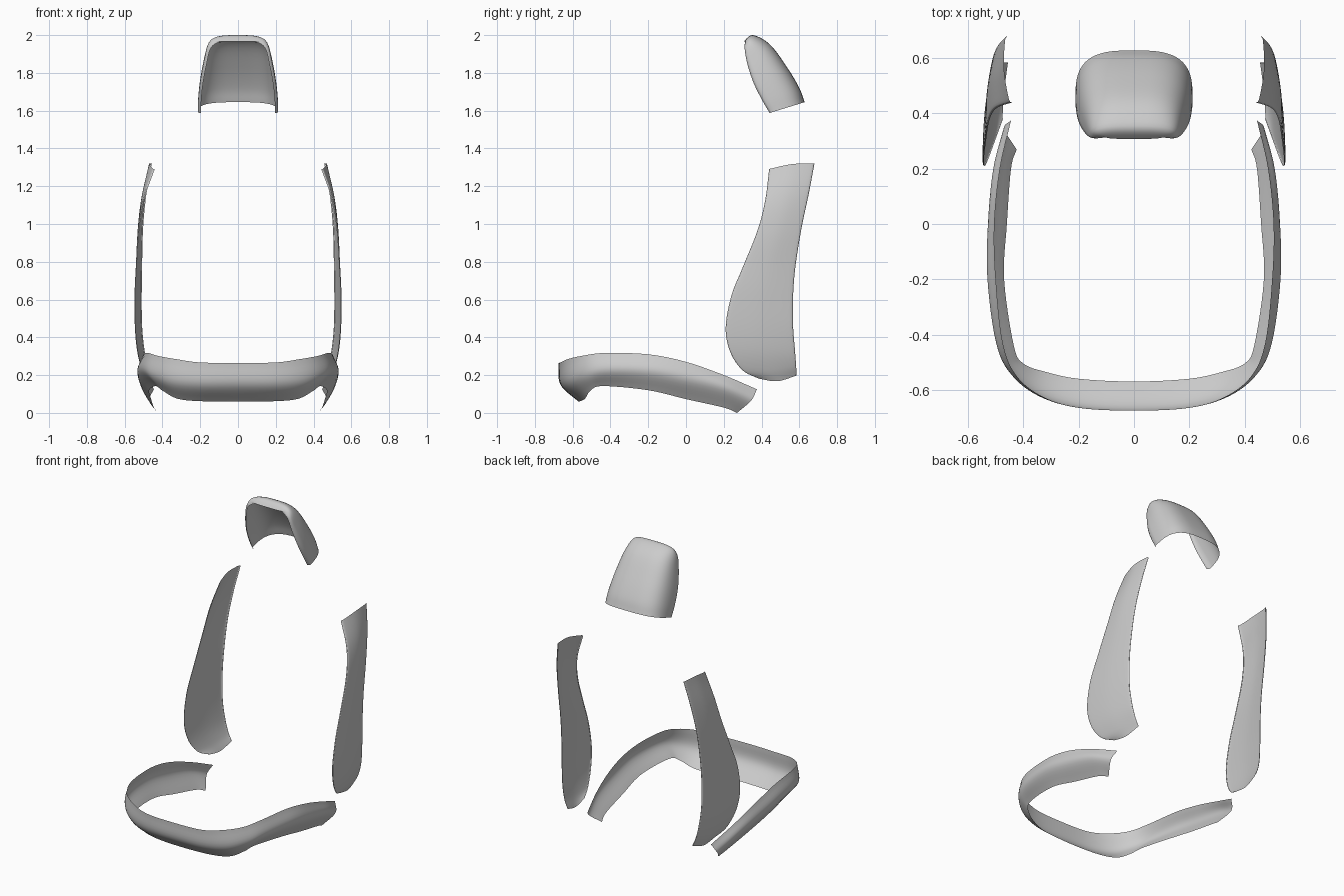
import bpy
import math
from mathutils import Vector

if "Cube" in bpy.data.objects:
    bpy.data.objects.remove(bpy.data.objects["Cube"])


def spline(pts, n):
    """Smooth Catmull-Rom curve through pts, n steps per span."""
    p = [Vector(q) for q in pts]
    p = [2 * p[0] - p[1]] + p + [2 * p[-1] - p[-2]]
    out = []
    for i in range(1, len(p) - 2):
        a, b, c, d = p[i - 1:i + 3]
        for k in range(n):
            t = k / n
            out.append(0.5 * (2 * b + (c - a) * t + (2 * a - 5 * b + 4 * c - d) * t * t
                              + (3 * b - a - 3 * c + d) * t ** 3))
    out.append(p[-2])
    return out


def loft(name, rows, n_row, n_col, flip=False, mirror=False):
    """Smooth open surface through a small grid of control points."""
    rows = [spline(r, n_row) for r in rows]
    cols = [spline(c, n_col) for c in zip(*rows)]
    grid = list(zip(*cols))
    w = len(grid[0])
    verts = [v for r in grid for v in r]
    faces = []
    for i in range(len(grid) - 1):
        for j in range(w - 1):
            f = (i * w + j, i * w + j + 1, (i + 1) * w + j + 1, (i + 1) * w + j)
            faces.append(f[::-1] if flip else f)
    me = bpy.data.meshes.new(name)
    me.from_pydata(verts, [], faces)
    me.polygons.foreach_set("use_smooth", [True] * len(faces))
    ob = bpy.data.objects.new(name, me)
    bpy.context.collection.objects.link(ob)
    if mirror:
        ob.modifiers.new("Mirror", 'MIRROR').use_mirror_merge = False
    return ob


# Seat surround: top, middle and bottom of the band, from front centre to arm end
half = [
    [(0, -.675, .265), (0, -.665, .15), (0, -.57, .06)],
    [(.2, -.665, .267), (.2, -.655, .15), (.2, -.56, .062)],
    [(.33, -.625, .285), (.345, -.615, .165), (.32, -.535, .075)],
    [(.425, -.55, .302), (.445, -.54, .2), (.40, -.505, .118)],
    [(.475, -.43, .317), (.498, -.43, .225), (.435, -.44, .142)],
    [(.50, -.2, .31), (.53, -.2, .22), (.47, -.2, .12)],
    [(.505, 0, .27), (.527, 0, .18), (.46, 0, .073)],
    [(.485, .2, .2), (.508, .2, .13), (.445, .2, .028)],
    [(.445, .375, .125), (.47, .345, .065), (.425, .27, 0)],
]
other = [[(-x, y, z) for x, y, z in r] for r in half[:0:-1]]
loft("seat_surround", other + half, 6, 6)

# Backrest side panels: front edge, back edge and outward bulge, from top to bottom
edges = [
    ((.445, .44, 1.29), (.46, .68, 1.32), .018),
    ((.50, .42, 1.13), (.488, .65, 1.16), .016),
    ((.525, .38, .97), (.505, .612, .98), .014),
    ((.538, .30, .77), (.51, .58, .78), .012),
    ((.545, .24, .62), (.512, .567, .62), .012),
    ((.543, .21, .45), (.51, .567, .46), .012),
    ((.53, .235, .32), (.497, .577, .33), .012),
    ((.505, .30, .225), (.478, .583, .25), .008),
    ((.475, .38, .185), (.455, .585, .20), .004),
]
panel = []
for k, (f, b, bulge) in enumerate(edges):
    f, b = Vector(f), Vector(b)
    sag = {0: .012, 8: -.025, 7: -.008}.get(k, 0)
    row = [f + (b - f) * t + Vector((bulge * s, 0, sag * 4 * t * (1 - t)))
           for t, s in ((0, -.2), (.06, .4), (.5, 1), (.94, .4), (1, -.2))]
    panel.append(row)
loft("backrest_side_panel", panel, 5, 6, flip=True, mirror=True)

# Headrest shell: side rim points and matching centre-line points, top to bottom
rim = [(.105, .315, 1.965), (.155, .312, 1.935), (.18, .33, 1.85),
       (.20, .365, 1.75), (.21, .41, 1.66), (.212, .45, 1.59)]
spine = [(.31, 1.97), (.355, 2.0), (.445, 1.95), (.535, 1.83), (.60, 1.72), (.628, 1.645)]
shell = []
for (hw, ry, rz), (cy, cz) in zip(rim, spine):
    row = []
    for k in range(25):
        a = math.radians(-98 + 196 * k / 24)
        s, c = math.sin(a), math.cos(a)
        u = math.copysign(abs(s) ** .65, s)
        v = math.copysign(abs(c) ** .65, c) if c > 0 else c * .3
        inset = 1 - (.07 if c < 0 else 0)
        row.append((hw * u * inset, ry + (cy - ry) * v, rz + (cz - rz) * v))
    shell.append(row)
# small inward lip along the top rim
lip = [(x * .95, y + .005, z - .006) for x, y, z in shell[0]]
loft("headrest_shell", [lip] + shell, 2, 5)
